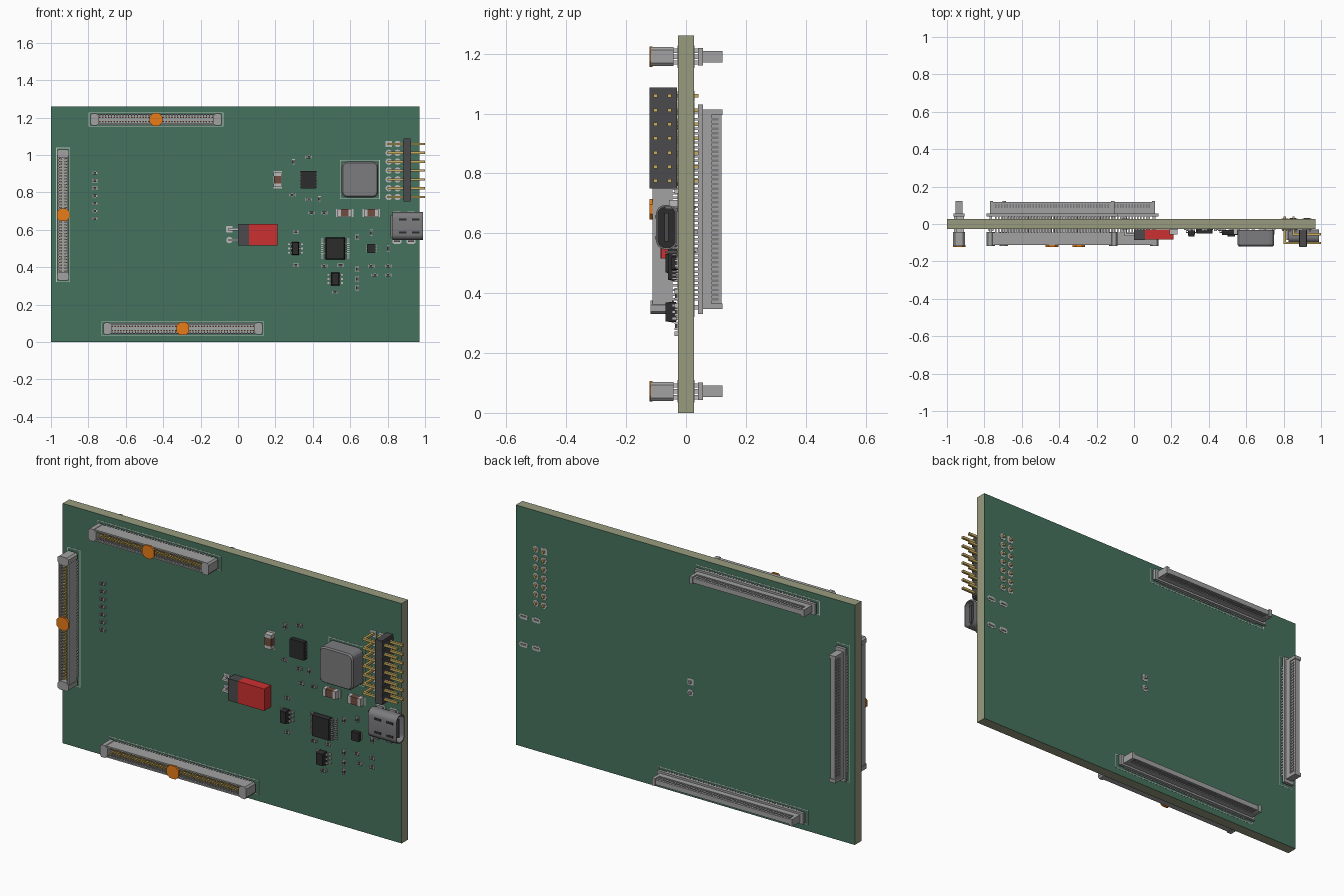
import bpy, bmesh, math
from mathutils import Matrix, Vector

if "Cube" in bpy.data.objects:
    bpy.data.objects.remove(bpy.data.objects["Cube"])

MATS = {}
for name, rgb in dict(mask=(.06, .17, .11), core=(.32, .33, .21), red=(.6, .03, .03), orange=(.8, .2, .01),
                      gold=(.6, .43, .12), black=(.025, .025, .027), charcoal=(.07, .07, .075), brown=(.16, .075, .05),
                      housing=(.36, .36, .36), metal=(.5, .5, .5), steel=(.2, .2, .21), silk=(.5, .56, .52)).items():
    MATS[name] = bpy.data.materials.new(name)
    MATS[name].diffuse_color = (*rgb, 1)


def finish(bm, name, mat, smooth=False):
    bmesh.ops.recalc_face_normals(bm, faces=bm.faces)
    me = bpy.data.meshes.new(name)
    bm.to_mesh(me)
    bm.free()
    me.materials.append(MATS[mat])
    ob = bpy.data.objects.new(name, me)
    bpy.context.collection.objects.link(ob)
    if smooth:
        bpy.context.view_layer.objects.active = ob
        bpy.ops.object.select_all(action='DESELECT')
        ob.select_set(True)
        bpy.ops.object.shade_smooth_by_angle()
    return ob


def boxes(name, mat, spans):
    """Each span is (x0, x1, y0, y1, z0, z1)."""
    bm = bmesh.new()
    for x0, x1, y0, y1, z0, z1 in spans:
        m = Matrix.Translation(((x0 + x1) / 2, (y0 + y1) / 2, (z0 + z1) / 2))
        bmesh.ops.create_cube(bm, size=1, matrix=m @ Matrix.Diagonal((abs(x1 - x0), abs(y1 - y0), abs(z1 - z0), 1)))
    return finish(bm, name, mat)


def lofts(name, mat, parts, smooth=False):
    """Each part is a list of equal-length point loops, skinned and capped."""
    bm = bmesh.new()
    for loops in parts:
        vs = [[bm.verts.new(p) for p in lp] for lp in loops]
        n = len(vs[0])
        for a, b in zip(vs, vs[1:]):
            for i in range(n):
                bm.faces.new((a[i], a[(i + 1) % n], b[(i + 1) % n], b[i]))
        bm.faces.new(vs[0])
        bm.faces.new(vs[-1])
    return finish(bm, name, mat, smooth)


def rounded(a, b, w, h, r, seg=1):
    """Rounded (seg>1) or chamfered (seg=1) rectangle in 2D."""
    pts = []
    for k, (sa, sb) in enumerate(((1, 1), (-1, 1), (-1, -1), (1, -1))):
        for i in range(seg + 1):
            t = math.pi / 2 * (k + i / seg)
            pts.append((a + sa * (w / 2 - r) + r * math.cos(t), b + sb * (h / 2 - r) + r * math.sin(t)))
    return pts


def plate(pts, *ys):
    return [[(x, y, z) for x, z in pts] for y in ys]


def outline(cx, cz, w, h, y, t=.004):
    x0, x1, z0, z1 = cx - w / 2, cx + w / 2, cz - h / 2, cz + h / 2
    ya, yb = (y, y - .001) if y < 0 else (y, y + .001)
    return [(x0, x1, ya, yb, z0, z0 + t), (x0, x1, ya, yb, z1 - t, z1),
            (x0, x0 + t, ya, yb, z0, z1), (x1 - t, x1, ya, yb, z0, z1)]


# Board: laminate core with a green mask on each face
S = .027
boxes("board_core", "core", [(-1, .97, -S + .001, S - .001, 0, 1.26)])
boxes("board_mask", "mask", [(-1, .97, -S, -S + .001, 0, 1.26), (-1, .97, S - .001, S, 0, 1.26)])


# Board-to-board connectors: socket on the front, plug on the back
def connector(tag, cx, cz, length, pins, vertical):
    def spans(items, side):
        out = []
        for u0, u1, v0, v1, n0, n1 in items:
            y = (side * n0, side * n1)
            if vertical:
                out.append((cx + v0, cx + v1, *y, cz + u0, cz + u1))
            else:
                out.append((cx + u0, cx + u1, *y, cz + v0, cz + v1))
        return out
    h, pitch = length / 2, .0154
    us = [(i - (pins - 1) / 2) * pitch for i in range(pins)]
    # socket
    boxes(tag + "_socket_housing", "housing", spans(
        [(-h + .02, h - .02, -.03, .03, .045, .068)] +
        [(-h + .02, h - .02, s * .023, s * .03, .045, .112) for s in (-1, 1)] +
        [(u - .0025, u + .0025, s * .016, s * .024, .068, .108) for u in us for s in (-1, 1)], -1))
    ends = []
    for s in (-1, 1):
        prof = [(s * (h - .045), -.018), (s * (h - .03), -.032), (s * (h - .008), -.032), (s * h, -.022),
                (s * h, .022), (s * (h - .008), .032), (s * (h - .03), .032), (s * (h - .045), .018)]
        pts = [(cx + v, cz + u) if vertical else (cx + u, cz + v) for u, v in prof]
        ends.append(plate(pts, -.042, -.118))
    lofts(tag + "_socket_ends", "housing", ends)
    boxes(tag + "_socket_contacts", "gold", spans(
        [(u - .004, u + .004, s * .007, s * .013, .068, .1) for u in us for s in (-1, 1)], -1))
    lofts(tag + "_pickup_cap", "orange", [plate(rounded(cx, cz, .068, .068, .018), -.112, -.122)])
    # plug
    boxes(tag + "_plug_housing", "housing", spans(
        [(-h, h, -.029, .029, .04, .056), (-h + .02, h - .02, -.013, .013, .056, .118),
         (-h + .02, h - .02, -.019, .019, .056, .085)] +
        [(s * (h - .035), s * (h - .017), -.019, .019, .056, .122) for s in (-1, 1)], 1))
    boxes(tag + "_plug_contacts", "steel", spans(
        [(u - .004, u + .004, s * .012, s * .0155, .085, .108) for u in us for s in (-1, 1)], 1))
    # solder feet and outlines on both faces
    for side, word in ((-1, "socket"), (1, "plug")):
        boxes(f"{tag}_{word}_feet", "metal", spans(
            [(u - .004, u + .004, s * .012, s * .027, S, .046) for u in us for s in (-1, 1)] +
            [(s * (h - .03), s * (h - .015), -.008, .008, S, .046) for s in (-1, 1)], side))
        w, d = (.076, length + .02) if vertical else (length + .02, .076)
        boxes(f"{tag}_{word}_outline", "silk", outline(cx, cz, w, d, side * S))


connector("upper_connector", -.438, 1.19, .70, 40, False)
connector("side_connector", -.935, .68, .70, 40, True)
connector("lower_connector", -.295, .072, .85, 50, False)

# Tiny chip parts: (x, z, vertical)
chips = [(-.765, .66 + i * .0405, 0) for i in range(7)]
chips += [(.296, .962, 1), (.377, .989, 0), (.291, .786, 0), (.377, .762, 0), (.435, .764, 1), (.393, .69, 0),
          (.462, .69, 0), (.31, .59, 0), (.31, .41, 0), (.713, .585, 1), (.713, .406, 0), (.462, .406, 0),
          (.548, .41, 0), (.638, .56, 1), (.638, .39, 1), (.638, .337, 1), (.638, .29, 1), (.73, .358, 0),
          (.804, .406, 0), (.804, .358, 0), (.804, .5, 1), (.52, .265, 0)]
# Larger brown capacitors
caps = [(.212, .868, 1), (.57, .69, 0), (.713, .69, 0)]


def two_terminal(name, mat, items, length, width, top):
    body, ends = [], []
    for x, z, vert in items:
        for a, b, lst, w, t in ((-.27, .27, body, width, top), (-.5, -.27, ends, width + .002, top + .001),
                                (.27, .5, ends, width + .002, top + .001), (-.62, .62, ends, width + .004, .0285)):
            u, v = (a * length, b * length), (-w / 2, w / 2)
            if vert:
                u, v = v, u
            lst.append((x + u[0], x + u[1], -t, -S, z + v[0], z + v[1]))
    boxes(name + "_bodies", mat, body)
    boxes(name + "_terminals", "metal", ends)


two_terminal("small_chip", "charcoal", chips, .025, .013, .037)
two_terminal("capacitor", "brown", caps, .076, .04, .056)


# Integrated circuits with gull-wing leads on both sides
def chip(name, x, z, w, h, top, leads, reach, lw):
    lofts(name + "_body", "black", [[[(px, y, pz) for px, pz in rounded(x, z, w - k, h - k, .002)]
                                     for y, k in ((-S - .004, .006), (-S - .016, 0), (-top, .008))]])
    spans = []
    for s in (-1, 1):
        for i in range(leads):
            lz = z + ((i + .5) / leads - .5) * h * .96
            e, m, o = x + s * (w / 2 - .003), x + s * (w / 2 + reach * .45), x + s * (w / 2 + reach)
            for a, b, y0, y1 in ((e, m, -.047, -.042), (m - s * .004, m, -.047, -S), (m, o, -.033, -S)):
                spans.append((a, b, y0, y1, lz - lw / 2, lz + lw / 2))
    boxes(name + "_leads", "metal", spans)


chip("main_chip", .52, .5, .104, .118, .06, 10, .025, .006)
chip("regulator_chip", .307, .5, .04, .07, .068, 3, .02, .01)
chip("lower_chip", .52, .337, .045, .07, .068, 3, .02, .01)
flat = [("power_chip", .377, .868, .085, .095, .05), ("square_chip", .713, .5, .046, .046, .048)]
for name, x, z, w, h, top in flat:
    lofts(name + "_body", "black", [plate(rounded(x, z, w, h, .003), -S, -top)])
    boxes(name + "_pads", "metal", [
        (x + s * w / 2 - .004, x + s * w / 2 + .004, -.031, -S, z + (i - 2) * h / 6 - .003, z + (i - 2) * h / 6 + .003)
        for s in (-1, 1) for i in range(5)])

# Power inductor
lofts("inductor_body", "steel", [[[(px, y, pz) for px, pz in rounded(.652, .869, .195 - k, .19 - k, .025, 3)]
                                  for y, k in ((-.033, 0), (-.112, 0), (-.12, .012))]])
boxes("inductor_terminals", "metal", [(.652 + s * .05, .652 + s * .09, -.034, -S, .8, .94) for s in (-1, 1)])
boxes("inductor_outline", "silk", outline(.652, .869, .214, .21, -S))

# Jumper: right-angle pins, dark base and red cap
pin_z = (.545, .603)
boxes("jumper_base", "charcoal", [(0, .06, -.085, -.03, .515, .63)])
boxes("jumper_cap", "red", [(.06, .212, -.084, -.03, .515, .63)])
boxes("jumper_pins", "metal", [s for z in pin_z for s in (
    (-.052, .01, -.064, -.052, z - .006, z + .006), (-.052, -.04, -.064, .04, z - .006, z + .006))])

# Right-angle double-row header
rows = [(.806, -.102), (.853, -.055)]
head_z = [.775 + i * .0473 for i in range(7)]
boxes("header_base", "charcoal", [(.885, .921, -.122, -.03, .75, 1.087)])
boxes("header_ribs", "charcoal", [(.881, .925, -.121, -.031, z - .017, z + .017) for z in head_z])
boxes("header_pins", "gold", [s for x, y in rows for z in head_z for s in (
    (x - .006, 1, y - .006, y + .006, z - .006, z + .006),
    (x - .006, x + .006, y - .006, .041, z - .006, z + .006))])

# Plated pads on both faces for the through-hole parts
pads = []
for f in (-1, 1):
    ys = (f * S, f * (S + .0012))
    for x, z in [(x, z) for x, _ in rows for z in head_z] + [(-.046, z) for z in pin_z]:
        square = z in (head_z[-1], pin_z[1]) and x < .84
        pads.append(plate(rounded(x, z, .034, .034, .002 if square else .0165, 4), *ys))
    for x in (.85, .925):
        for z in (.538, .685):
            pads.append(plate(rounded(x, z, .05, .027, .013, 4), *ys))
lofts("through_hole_pads", "metal", pads)

# USB-style receptacle: hollow rounded shell, tongue and legs
def ring(x, w, h, r):
    return [(x, y, z) for y, z in rounded(-.065, .62, w, h, r, 6)]


lofts("port_shell", "steel", [[ring(.825, .07, .148, .03), ring(.99, .07, .148, .03),
                               ring(.99, .058, .136, .024), ring(.85, .058, .136, .024)]], True)
lofts("port_liner", "black", [[ring(.85, .057, .135, .024), ring(.93, .057, .135, .024)]], True)
boxes("port_tongue", "charcoal", [(.93, .98, -.071, -.059, .572, .668)])
boxes("port_legs", "steel", [s for x in (.85, .925) for k in (-1, 1) for s in (
    (x - .016, x + .016, -.07, .031, .6115 + k * .074 - .004, .6115 + k * .074 + .004),)] +
    [(.815, .835, -.085, -S, .56, .68)])
boxes("port_spring_slots", "black", [(x, x + .04, -.1012, -.098, z - .006, z + .006)
                                     for x in (.86, .93) for z in (.585, .655)])

for m in bpy.data.materials:
    if m.users and not m.is_grease_pencil:
        m.use_nodes = True
        m.node_tree.nodes["Principled BSDF"].inputs["Base Color"].default_value = m.diffuse_color
